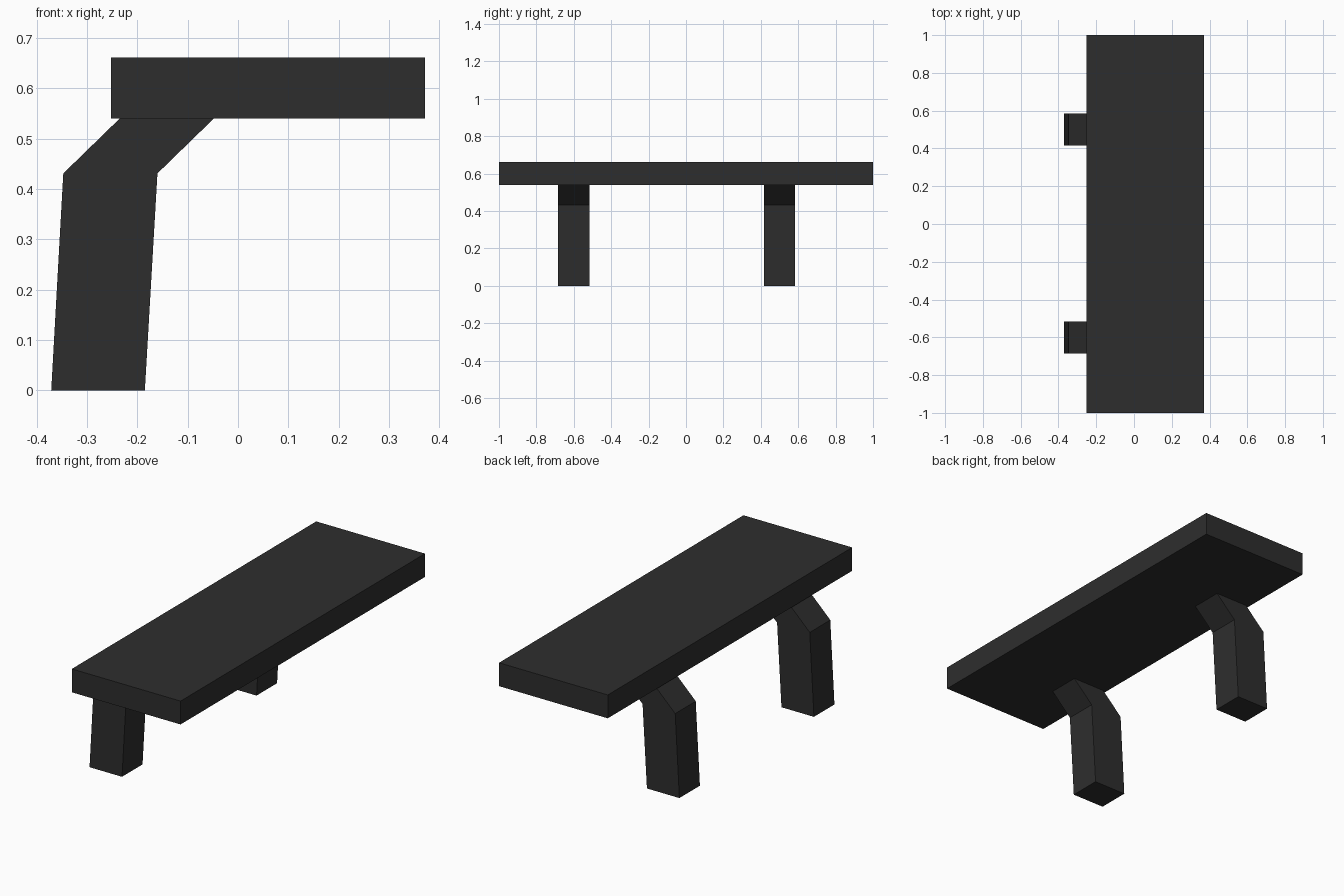
import bpy, bmesh
from mathutils import Vector

if "Cube" in bpy.data.objects:
    bpy.data.objects.remove(bpy.data.objects["Cube"])

mat = bpy.data.materials.new("charcoal")
mat.diffuse_color = (0.027, 0.027, 0.027, 1)
mat.use_nodes = True
mat.node_tree.nodes["Principled BSDF"].inputs["Base Color"].default_value = mat.diffuse_color


def extrude_profile(name, profile, y0, y1):
    """Extrude an x-z profile along y into a closed solid."""
    bm = bmesh.new()
    face = bm.faces.new([bm.verts.new((x, y0, z)) for x, z in profile])
    ext = bmesh.ops.extrude_face_region(bm, geom=[face])
    moved = [v for v in ext["geom"] if isinstance(v, bmesh.types.BMVert)]
    bmesh.ops.translate(bm, verts=moved, vec=Vector((0, y1 - y0, 0)))
    bmesh.ops.recalc_face_normals(bm, faces=bm.faces)
    mesh = bpy.data.meshes.new(name)
    bm.to_mesh(mesh)
    bm.free()
    mesh.materials.append(mat)
    obj = bpy.data.objects.new(name, mesh)
    bpy.context.collection.objects.link(obj)
    return obj


# Seat slab
extrude_profile("seat", [(-0.252, 0.54), (0.371, 0.54), (0.371, 0.661), (-0.252, 0.661)], -1, 1)

# Bent legs, leaning up and then kinking under the seat
leg = [(-0.371, 0), (-0.185, 0), (-0.16, 0.431), (-0.048, 0.54), (-0.235, 0.54), (-0.347, 0.431)]
for name, y in (("front_leg", -0.601), ("back_leg", 0.5)):
    extrude_profile(name, leg, y - 0.084, y + 0.084)
